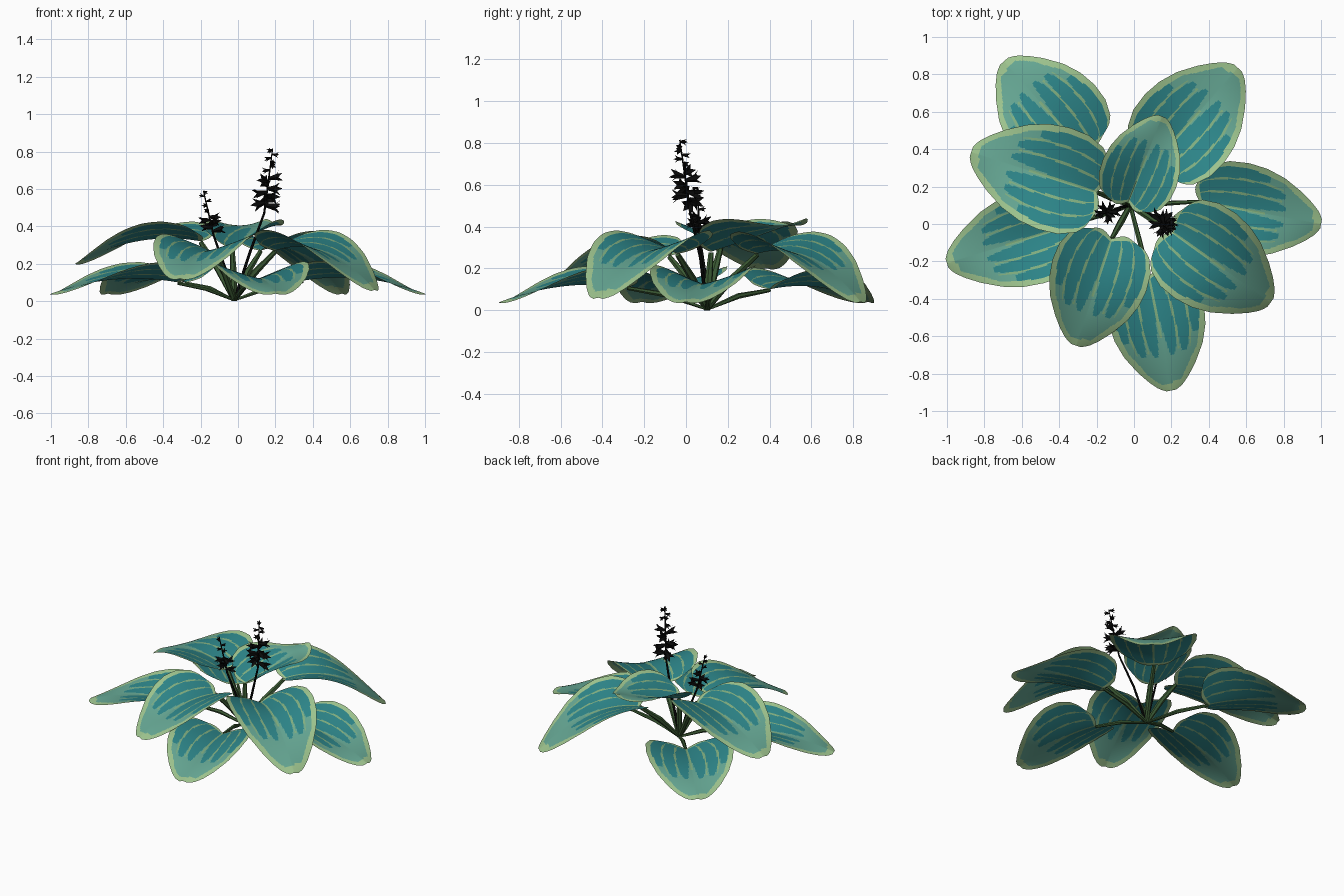
import bpy, bmesh, math, random
from mathutils import Vector

if "Cube" in bpy.data.objects:
    bpy.data.objects.remove(bpy.data.objects["Cube"])

random.seed(4)
CROWN = Vector((-0.02, 0.1, 0.0))


def material(name, rgb):
    m = bpy.data.materials.new(name)
    m.diffuse_color = (*rgb, 1)
    m.use_nodes = True
    m.node_tree.nodes["Principled BSDF"].inputs["Base Color"].default_value = m.diffuse_color
    return m


TEAL = material("teal_centre", (0.026, 0.235, 0.25))
SAGE = material("sage_blade", (0.13, 0.38, 0.29))
EDGE = material("pale_green_margin", (0.34, 0.55, 0.27))
VEIN = material("vein_green", (0.22, 0.43, 0.22))
STEM = material("stem_green", (0.045, 0.105, 0.035))
DARK = material("black_flower", (0.003, 0.003, 0.003))


def finish(name, bm, mats):
    me = bpy.data.meshes.new(name)
    bm.to_mesh(me)
    bm.free()
    for m in mats:
        me.materials.append(m)
    ob = bpy.data.objects.new(name, me)
    bpy.context.collection.objects.link(ob)
    return ob


# Half-width outline of the heart-shaped blade (position along leaf, width)
OUTLINE = [(0, .45), (.03, .7), (.08, .84), (.2, .97), (.35, 1), (.5, .95),
           (.65, .82), (.8, .6), (.9, .41), (.97, .24), (1, .1)]


def width(t):
    for (a, wa), (b, wb) in zip(OUTLINE, OUTLINE[1:]):
        if t <= b:
            return wa + (wb - wa) * (t - a) / (b - a)
    return OUTLINE[-1][1]


def leaf_colour(s, t):
    # 0 teal, 1 sage, 2 margin, 3 vein
    a = abs(s)
    ripple = 0.012 * math.sin(23 * t + 3 * s)
    if (1 - a) * width(t) < 0.095 + 0.05 * t + ripple or t > 0.93 + ripple or t < 0.025:
        return 2
    if t < 0.55 and a < 0.02:
        return 3
    a -= 0.15 * (t - 0.3)                      # fingers bend outward
    if t < 0.66 and (abs(a - 0.33) < 0.022 or abs(a - 0.63) < 0.022):
        return 3
    k = 0 if a < 0.33 else 1 if a < 0.63 else 2
    centre, reach = ((0.17, 0.70), (0.48, 0.69), (0.76, 0.55))[k]
    return 0 if t < reach - 700 * (a - centre) ** 4 else 1


def leaf(name, base, tip, zs, half, cup=0.1):
    base, tip = Vector(base), Vector(tip)
    length = (tip - base).length
    d = (tip - base).normalized()
    side = Vector((-d.y, d.x))
    zb, zm, zt = zs
    # quadratic arch through base, 40 percent and tip heights
    q = ((zm - zb) / 0.4 - (zt - zb)) / (0.4 - 1)
    p = (zt - zb) - q
    rows = [0, .0125, .025, .04, .06, .08] + [.1 + .02 * i for i in range(46)]
    cols = [-1 + i / 36 for i in range(73)]
    bm = bmesh.new()
    grid = []
    for t in rows:
        line = []
        for s in cols:
            # lobes sweep back, sides cup up near the base and droop near the tip
            u = t * length - 0.035 * math.sin(math.pi * min(1, abs(s) * 0.8)) * (1 - t) ** 3
            v = s * width(t) * half
            z = zb + p * t + q * t * t + cup * abs(s) ** 1.2 * width(t) * (1 - (t / 0.8) ** 2)
            xy = base + d * u + side * v
            line.append(bm.verts.new((xy.x, xy.y, z)))
        grid.append(line)
    for i in range(len(rows) - 1):
        for j in range(len(cols) - 1):
            f = bm.faces.new((grid[i][j], grid[i][j + 1], grid[i + 1][j + 1], grid[i + 1][j]))
            f.material_index = leaf_colour((cols[j] + cols[j + 1]) / 2, (rows[i] + rows[i + 1]) / 2)
    bm.normal_update()
    for f in bm.faces:
        if f.normal.z < 0:
            f.normal_flip()
    finish(name + "_leaf", bm, [TEAL, SAGE, EDGE, VEIN])
    # leaf stalk arching from the crown into the blade
    end = Vector((base.x, base.y, zb - 0.004))
    mid = CROWN.lerp(end, 0.5) + Vector((0, 0, 0.02))
    k = 1.15 if zb > 0.2 else 0.85
    tube(name + "_leaf_stalk", [CROWN, mid, end], [.013 * k, .016 * k, .011 * k], STEM)


def tube(name, pts, radii, mat, sides=6):
    bm = bmesh.new()
    rings = []
    for i, c in enumerate(pts):
        c = Vector(c)
        t = (Vector(pts[min(i + 1, len(pts) - 1)]) - Vector(pts[max(i - 1, 0)])).normalized()
        n = t.orthogonal().normalized() if i == 0 else (n - t * n.dot(t)).normalized()
        b = t.cross(n)
        rings.append([bm.verts.new(c + radii[i] * (n * math.cos(a) + b * math.sin(a)))
                      for a in (2 * math.pi * k / sides for k in range(sides))])
    for r, r2 in zip(rings, rings[1:]):
        for k in range(sides):
            bm.faces.new((r[k], r[(k + 1) % sides], r2[(k + 1) % sides], r2[k]))
    bm.faces.new(rings[0][::-1])
    bm.faces.new(rings[-1])
    for v in bm.verts:
        v.co.z = max(v.co.z, 0)
    return finish(name, bm, [mat])


# Leaves: base point, tip point, heights (base, arch, tip), half width
leaf("back_left_low", (-.28, .40), (-.695, .87), (.10, .115, .04), .28)
leaf("back_right", (.12, .34), (.555, .835), (.27, .27, .04), .28)
leaf("right_low", (.35, .12), (1.0, .0), (.11, .125, .04), .25)
leaf("front_right", (.2, -.04), (.73, -.42), (.27, .28, .06), .28)
leaf("front_low", (.08, -.28), (.2, -.89), (.11, .12, .04), .26)
leaf("front_left", (-.12, -.08), (-.31, -.65), (.26, .26, .12), .265)
leaf("left_low", (-.32, .0), (-1.0, -.21), (.1, .12, .04), .255)
leaf("left_upper", (-.2, .17), (-.87, .385), (.32, .33, .2), .285)
leaf("back_centre", (-.03, .12), (.15, .575), (.28, .34, .44), .21, .13)


def flower(bm, pos, d, size):
    # bell of five pointed petals opening along d
    n = d.orthogonal().normalized()
    b = d.cross(n)
    root = [bm.verts.new(pos + 0.12 * size * (n * math.cos(a) + b * math.sin(a)))
            for a in (2 * math.pi * k / 5 for k in range(5))]
    bm.faces.new(root)
    for k in range(5):
        a = 2 * math.pi * (k + .5) / 5
        out = n * math.cos(a) + b * math.sin(a)
        w = d.cross(out)
        mid = pos + d * size * .7 + out * size * .22
        l, r = bm.verts.new(mid - w * size * .16), bm.verts.new(mid + w * size * .16)
        tip = bm.verts.new(pos + d * size + out * size * .5)
        bm.faces.new((root[k], root[(k + 1) % 5], r, l))
        bm.faces.new((l, r, tip))


def flower_spike(name, pts, open_range, n_open, n_buds, size):
    pts = [Vector(p) for p in pts]
    tube(name + "_stem", pts, [.009, .008, .006, .003], DARK)
    a, e = pts[-2], pts[-1]
    lo, hi = open_range
    spots = [(lo + (hi - lo) * i / (n_open - 1), size) for i in range(n_open)]
    spots += [(hi + .13 + (.85 - hi) * i / (n_buds - 1), size * .6) for i in range(n_buds)]
    bm = bmesh.new()
    for i, (f, s) in enumerate(spots):
        ang = i * 2.4
        d = Vector((math.cos(ang), math.sin(ang), random.uniform(-.25, .3))).normalized()
        flower(bm, a.lerp(e, f), d, s * (1.15 - .35 * f))
    finish(name + "_flowers", bm, [DARK])


# Two flower spikes: open flowers below, small buds above
flower_spike("tall_spike", [CROWN, (.06, .07, .25), (.14, .02, .47), (.185, -.03, .815)],
             (.12, .54), 9, 6, .072)
flower_spike("short_spike", [CROWN, (-.07, .09, .18), (-.13, .065, .35), (-.185, .055, .59)],
             (.1, .42), 6, 5, .058)
